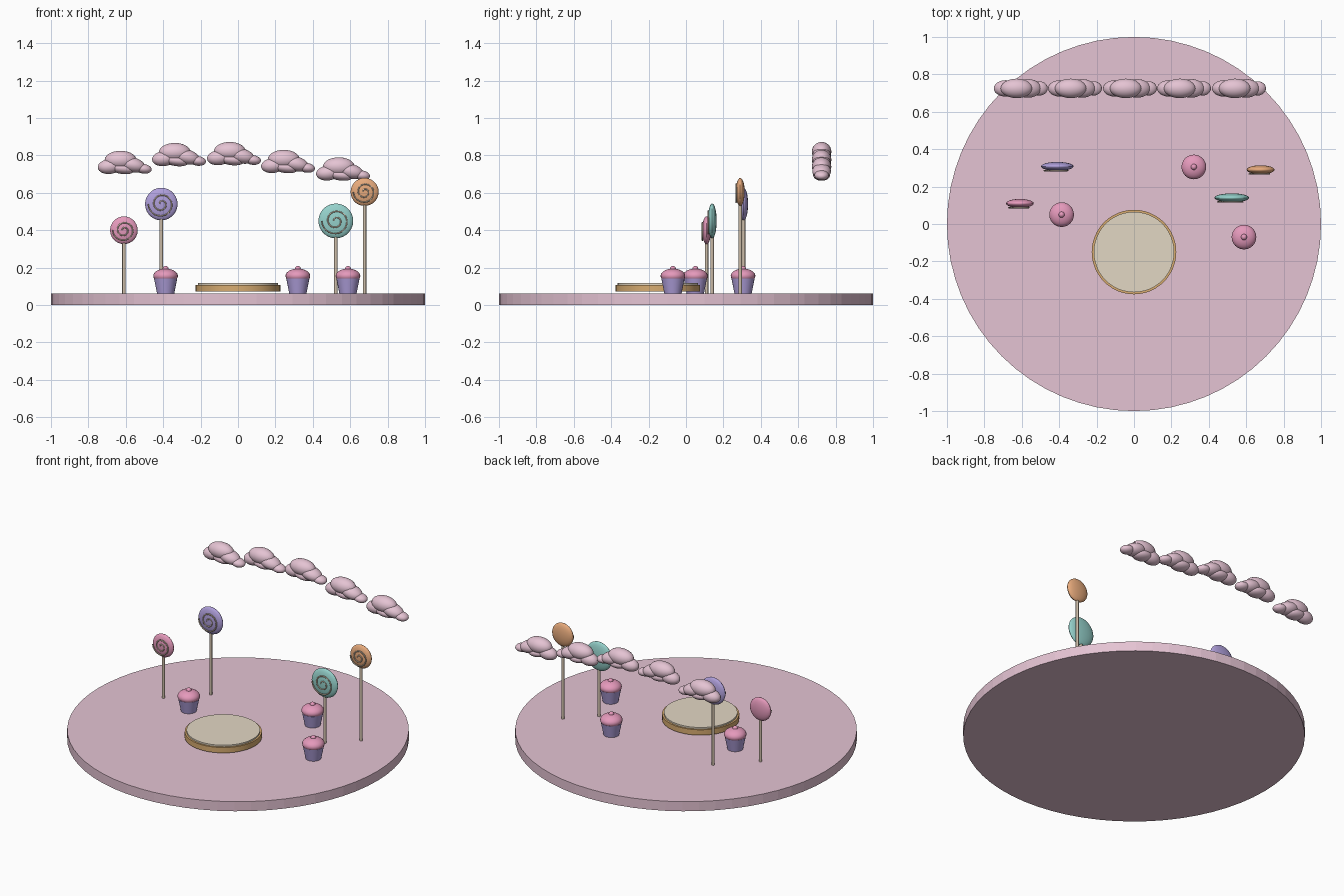
import bpy, bmesh, math
from mathutils import Matrix, Vector

if "Cube" in bpy.data.objects:
    bpy.data.objects.remove(bpy.data.objects["Cube"])


def mat(name, r, g, b):
    """Flat material from 0-255 display values."""
    m = bpy.data.materials.new(name)
    m.diffuse_color = [(c / 255) ** 2.2 for c in (r, g, b)] + [1]
    m.use_nodes = True
    m.node_tree.nodes["Principled BSDF"].inputs["Base Color"].default_value = m.diffuse_color
    return m


PALE = mat("pale pink", 228, 194, 210)
CREAM = mat("cream", 226, 214, 194)
GOLD = mat("gold biscuit", 214, 170, 112)
ROSE = mat("rose", 228, 152, 186)
LILAC = mat("lilac", 174, 158, 218)
MINT = mat("mint", 148, 208, 202)
ORANGE = mat("orange", 232, 170, 124)
STICK = mat("stick beige", 204, 188, 168)

BASE_TOP = 0.062


def finish(name, bm, material, smooth=True):
    me = bpy.data.meshes.new(name)
    bm.to_mesh(me)
    bm.free()
    me.materials.append(material)
    if smooth:
        me.shade_smooth()
        me.set_sharp_from_angle(angle=math.radians(35))
    ob = bpy.data.objects.new(name, me)
    bpy.context.collection.objects.link(ob)
    return ob


def frustum(name, x, y, z0, z1, r0, r1, material, sides=32, smooth=True):
    bm = bmesh.new()
    bmesh.ops.create_cone(bm, cap_ends=True, segments=sides, radius1=r0, radius2=r1,
                          depth=z1 - z0,
                          matrix=Matrix.Translation((x, y, (z0 + z1) / 2)))
    return finish(name, bm, material, smooth)


def add_ellipsoid(bm, centre, radii, tilt=0, u=24, v=14):
    m = (Matrix.Translation(centre) @ Matrix.Rotation(math.radians(tilt), 4, 'Y')
         @ Matrix.Diagonal(Vector(radii).to_4d()))
    bmesh.ops.create_uvsphere(bm, u_segments=u, v_segments=v, radius=1, matrix=m)


def ellipsoid(name, centre, radii, material):
    bm = bmesh.new()
    add_ellipsoid(bm, centre, radii)
    return finish(name, bm, material)


def spiral(name, x, y, z, r, material):
    """Thin raised swirl on the front of a sweet."""
    cu = bpy.data.curves.new(name, 'CURVE')
    cu.dimensions = '3D'
    cu.bevel_depth = 0.004
    cu.bevel_resolution = 1
    cu.use_fill_caps = True
    sp = cu.splines.new('POLY')
    n = 48
    sp.points.add(n)
    for i, p in enumerate(sp.points):
        t = i / n
        a = math.pi - (1 - t) * -4 * math.pi
        rad = r * (0.1 + 0.72 * t)
        p.co = (x + rad * math.cos(a), y, z + rad * math.sin(a), 1)
    cu.materials.append(material)
    ob = bpy.data.objects.new(name, cu)
    bpy.context.collection.objects.link(ob)


# round ground plate
frustum("ground_plate", 0, 0, 0, BASE_TOP, 1, 1, PALE, 64, False)

# biscuit podium with cream top
frustum("podium_biscuit", 0, -0.15, 0.073, 0.108, 0.226, 0.226, GOLD, 48)
frustum("podium_cream_top", 0, -0.15, 0.104, 0.118, 0.215, 0.215, CREAM, 48)

# lollipops: x, y, centre height, radius, colour
for i, (x, y, z, r, m) in enumerate([
        (-0.61, 0.11, 0.40, 0.074, ROSE),
        (-0.41, 0.308, 0.54, 0.087, LILAC),
        (0.523, 0.14, 0.45, 0.093, MINT),
        (0.677, 0.29, 0.605, 0.075, ORANGE)], 1):
    frustum(f"lollipop_stick_{i}", x, y, BASE_TOP, z - r * 0.5, 0.009, 0.009, STICK, 12)
    ellipsoid(f"lollipop_sweet_{i}", (x, y, z), (r, 0.024, r), m)
    spiral(f"lollipop_swirl_{i}", x, y - 0.022, z, r, STICK)

# cupcakes: wrapper, frosting dome, cherry
for i, (x, y) in enumerate([(-0.387, 0.05), (0.32, 0.305), (0.588, -0.07)], 1):
    frustum(f"cupcake_wrapper_{i}", x, y, BASE_TOP, 0.142, 0.046, 0.062, LILAC, 24)
    ellipsoid(f"cupcake_frosting_{i}", (x, y, 0.156), (0.066, 0.066, 0.039), ROSE)
    ellipsoid(f"cupcake_cherry_{i}", (x, y, 0.193), (0.016, 0.016, 0.016), ROSE)

# cloud lobes: offset x, z, then radii x, y, z, tilt
LOBES = [
    (0.122, 0.080, 0.085, 0.052, 0.050, 0),
    (0.064, 0.046, 0.064, 0.044, 0.040, -6),
    (0.182, 0.056, 0.074, 0.050, 0.040, 14),
    (0.244, 0.034, 0.045, 0.038, 0.026, 8),
    (0.130, 0.036, 0.070, 0.046, 0.030, 8)]

# arc of clouds: left edge x, bottom z
for i, (cx, cz) in enumerate([(-0.75, 0.695), (-0.46, 0.737), (-0.166, 0.742),
                              (0.123, 0.70), (0.417, 0.66)], 1):
    bm = bmesh.new()
    for dx, dz, rx, ry, rz, tilt in LOBES:
        add_ellipsoid(bm, (cx + dx, 0.725, cz + dz), (rx, ry, rz), tilt)
    finish(f"cloud_{i}", bm, PALE)
